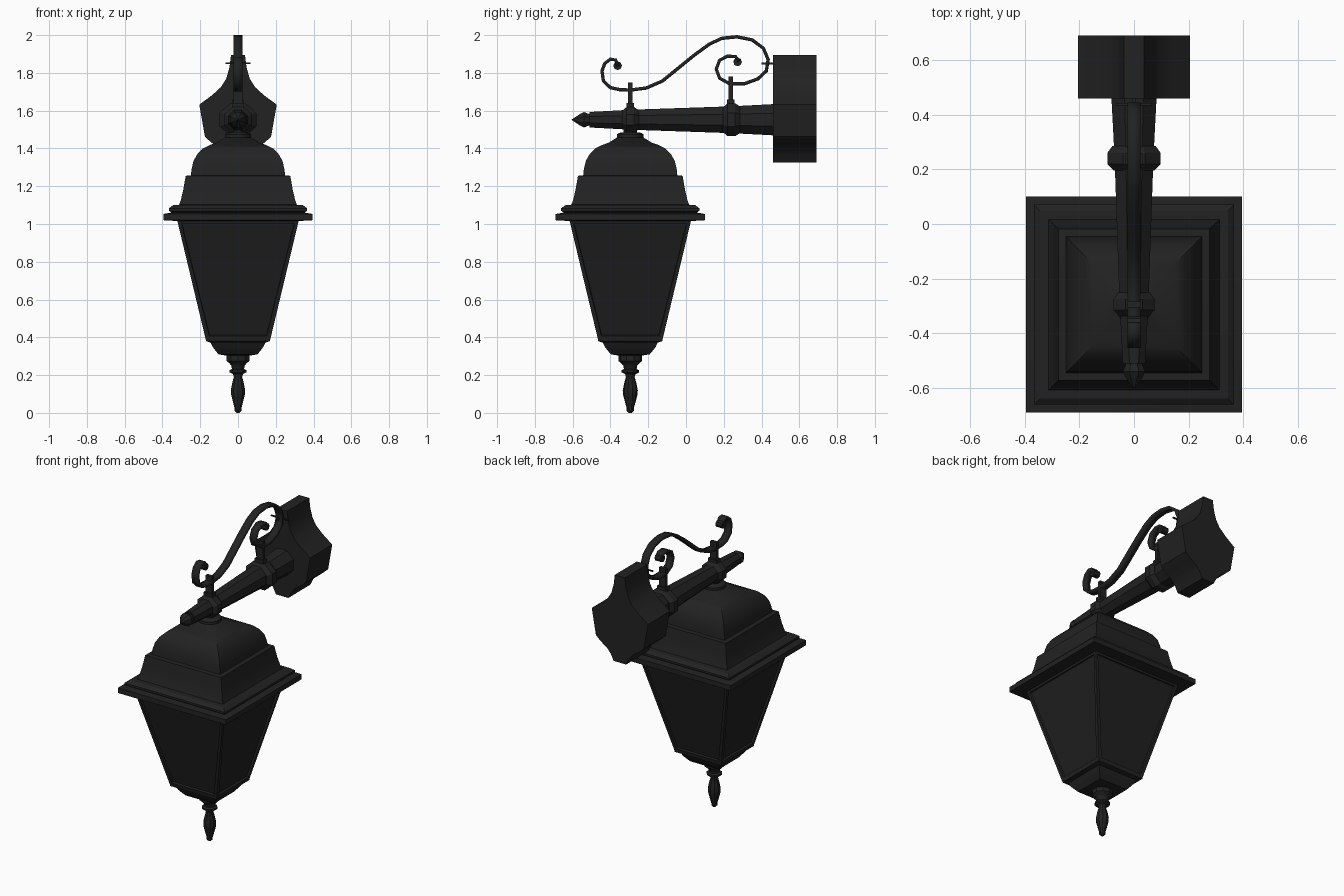
import bpy, bmesh, math
from mathutils import Vector

if "Cube" in bpy.data.objects:
    bpy.data.objects.remove(bpy.data.objects["Cube"])


def material(name, v):
    m = bpy.data.materials.new(name)
    m.diffuse_color = (v, v, v, 1)
    m.use_nodes = True
    m.node_tree.nodes["Principled BSDF"].inputs["Base Color"].default_value = m.diffuse_color
    return m


METAL = material("black_metal", 0.016)
GLASS = material("dark_glass", 0.0145)
LY = -0.295   # lantern centre in y
AZ = 1.552    # arm axis height


def finish(name, bm, smooth=True, mat=METAL):
    bmesh.ops.recalc_face_normals(bm, faces=bm.faces)
    me = bpy.data.meshes.new(name)
    bm.to_mesh(me)
    bm.free()
    me.materials.append(mat)
    ob = bpy.data.objects.new(name, me)
    bpy.context.collection.objects.link(ob)
    if smooth:
        bpy.ops.object.select_all(action='DESELECT')
        bpy.context.view_layer.objects.active = ob
        ob.select_set(True)
        bpy.ops.object.shade_smooth_by_angle(angle=math.radians(32))
    return ob


def loft(name, prof, n, axis='z', sx=1.0, smooth=True):
    """n-sided rings; prof = (half width across flats, position on axis)."""
    bm = bmesh.new()
    rings = []
    for r, h in prof:
        R = r / math.cos(math.pi / n)
        ring = []
        for i in range(n):
            a = 2 * math.pi * (i + 0.5) / n
            c, s = R * math.cos(a), R * math.sin(a)
            p = (c, LY + s, h) if axis == 'z' else (c * sx, h, AZ + s)
            ring.append(bm.verts.new(p))
        rings.append(ring)
    for a, b in zip(rings, rings[1:]):
        for i in range(n):
            j = (i + 1) % n
            bm.faces.new((a[i], a[j], b[j], b[i]))
    bm.faces.new(rings[0])
    bm.faces.new(rings[-1])
    return finish(name, bm, smooth)


def box(name, lo, hi):
    bm = bmesh.new()
    bmesh.ops.create_cube(bm, size=1)
    for v in bm.verts:
        v.co = [l + (c + 0.5) * (h - l) for l, h, c in zip(lo, hi, v.co)]
    return finish(name, bm, False)


# Lantern roof: brim, mouldings, skirt and dome
loft("roof_brim", [(0.31, 1.015), (0.395, 1.02), (0.395, 1.053), (0.345, 1.062)], 4)
loft("roof_skirt", [(0.35, 1.06), (0.366, 1.07), (0.366, 1.083), (0.343, 1.1), (0.312, 1.102),
                    (0.303, 1.125), (0.29, 1.18), (0.277, 1.255), (0.25, 1.258)], 4)
loft("roof_dome", [(0.25, 1.25), (0.246, 1.29), (0.235, 1.335), (0.215, 1.37), (0.185, 1.4),
                   (0.15, 1.418), (0.115, 1.43), (0.07, 1.458)], 4)
loft("roof_cap", [(0.07, 1.45), (0.07, 1.475), (0.06, 1.482), (0.035, 1.486), (0.035, 1.53)], 12)

# Tapered lantern body with recessed glass panes
body = loft("lantern_body", [(0.17, 0.385), (0.322, 1.02)], 4, smooth=False)
body.data.materials.append(GLASS)
bm = bmesh.new()
bm.from_mesh(body.data)
bm.normal_update()
panes = [f for f in bm.faces if abs(f.normal.z) < 0.8]
bmesh.ops.inset_individual(bm, faces=panes, thickness=0.028, depth=0)
bmesh.ops.inset_individual(bm, faces=panes, thickness=0.003, depth=-0.012)
for f in panes:
    f.material_index = 1
bm.to_mesh(body.data)
bm.free()

# Base and hanging finial
loft("lantern_base", [(0.17, 0.388), (0.17, 0.38), (0.145, 0.372), (0.135, 0.35),
                      (0.118, 0.328), (0.103, 0.31), (0.06, 0.303)], 4)
loft("bottom_finial", [(0.06, 0.31), (0.06, 0.275), (0.045, 0.262), (0.035, 0.25), (0.032, 0.232),
                       (0.045, 0.226), (0.045, 0.215), (0.026, 0.205), (0.022, 0.19),
                       (0.03, 0.16), (0.038, 0.12), (0.036, 0.095), (0.026, 0.055),
                       (0.018, 0.025), (0.018, 0.01), (0.008, 0.0)], 10)

# Octagonal arm with pointed end and two collars
loft("arm", [(0.083, 0.47), (0.071, 0.24), (0.053, -0.29), (0.041, -0.51)], 8, 'y', smooth=False)
loft("arm_tip", [(0.03, -0.5), (0.032, -0.518), (0.041, -0.54), (0.028, -0.565), (0.001, -0.605)],
     8, 'y', smooth=False)
for name, y, r, sx in (("rear_collar", 0.24, 0.087, 1.12), ("front_collar", LY, 0.067, 1.12)):
    loft(name, [(r - 0.022, y - 0.045), (r, y - 0.02), (r, y + 0.02), (r - 0.016, y + 0.045)],
         8, 'y', sx, False)

# Posts carrying the scroll
for name, y, z0, z1 in (("front_post", LY, 1.6, 1.75), ("rear_post", 0.237, 1.62, 1.78)):
    box(name, (-0.024, y - 0.011, z0), (0.024, y + 0.011, z1))
    loft_y = 0.02
    box(name + "_foot", (-0.032, y - loft_y, z0), (0.032, y + loft_y, z0 + 0.04))

# Scroll ribbon, path in (y, z)
path = [(-0.36, 1.835), (-0.372, 1.868), (-0.4, 1.873), (-0.43, 1.85), (-0.445, 1.81),
        (-0.437, 1.757), (-0.4, 1.722), (-0.35, 1.711), (-0.295, 1.709), (-0.21, 1.72),
        (-0.125, 1.757), (-0.035, 1.83), (0.045, 1.895), (0.125, 1.953), (0.19, 1.983),
        (0.27, 1.991), (0.35, 1.975), (0.41, 1.93), (0.435, 1.87), (0.425, 1.81),
        (0.38, 1.768), (0.31, 1.743), (0.23, 1.743), (0.178, 1.772), (0.16, 1.82),
        (0.178, 1.867), (0.22, 1.889), (0.262, 1.886), (0.282, 1.862)]
bm = bmesh.new()
rows = [[bm.verts.new((x, y, z)) for x in (-0.023, 0.023)] for y, z in path]
for a, b in zip(rows, rows[1:]):
    bm.faces.new((a[0], a[1], b[1], b[0]))
scroll = finish("scroll_ribbon", bm)
sol = scroll.modifiers.new("thickness", 'SOLIDIFY')
sol.thickness = 0.018
sol.offset = 0

# Rolled ends of the scroll
for name, y, z in (("front_scroll_end", -0.362, 1.838), ("rear_scroll_end", 0.273, 1.858)):
    bm = bmesh.new()
    ends = []
    for x in (-0.023, 0.023):
        ends.append([bm.verts.new((x, y + 0.023 * math.cos(k * math.pi / 4),
                                   z + 0.023 * math.sin(k * math.pi / 4))) for k in range(8)])
    for k in range(8):
        j = (k + 1) % 8
        bm.faces.new((ends[0][k], ends[0][j], ends[1][j], ends[1][k]))
    bm.faces.new(ends[0])
    bm.faces.new(ends[1])
    finish(name, bm, False)

# Thin pins joining scroll and wall plate
box("tie_pin", (-0.005, 0.4, 1.845), (0.005, 0.475, 1.855))
box("cross_pin", (-0.065, 0.434, 1.846), (0.065, 0.442, 1.854))

# Wall plate: mirrored half outline (x, z) extruded in y
half = [(0.037, 1.895), (0.045, 1.83), (0.062, 1.77), (0.09, 1.725), (0.137, 1.682), (0.205, 1.632),
        (0.175, 1.462), (0.14, 1.43), (0.095, 1.4), (0.065, 1.365), (0.045, 1.325)]
outline = half + [(-x, z) for x, z in reversed(half)]
bm = bmesh.new()
face = bm.faces.new([bm.verts.new((x, 0.46, z)) for x, z in outline])
ext = bmesh.ops.extrude_face_region(bm, geom=[face], use_keep_orig=True)
bmesh.ops.translate(bm, vec=Vector((0, 0.23, 0)),
                    verts=[g for g in ext["geom"] if isinstance(g, bmesh.types.BMVert)])
finish("wall_plate", bm)
